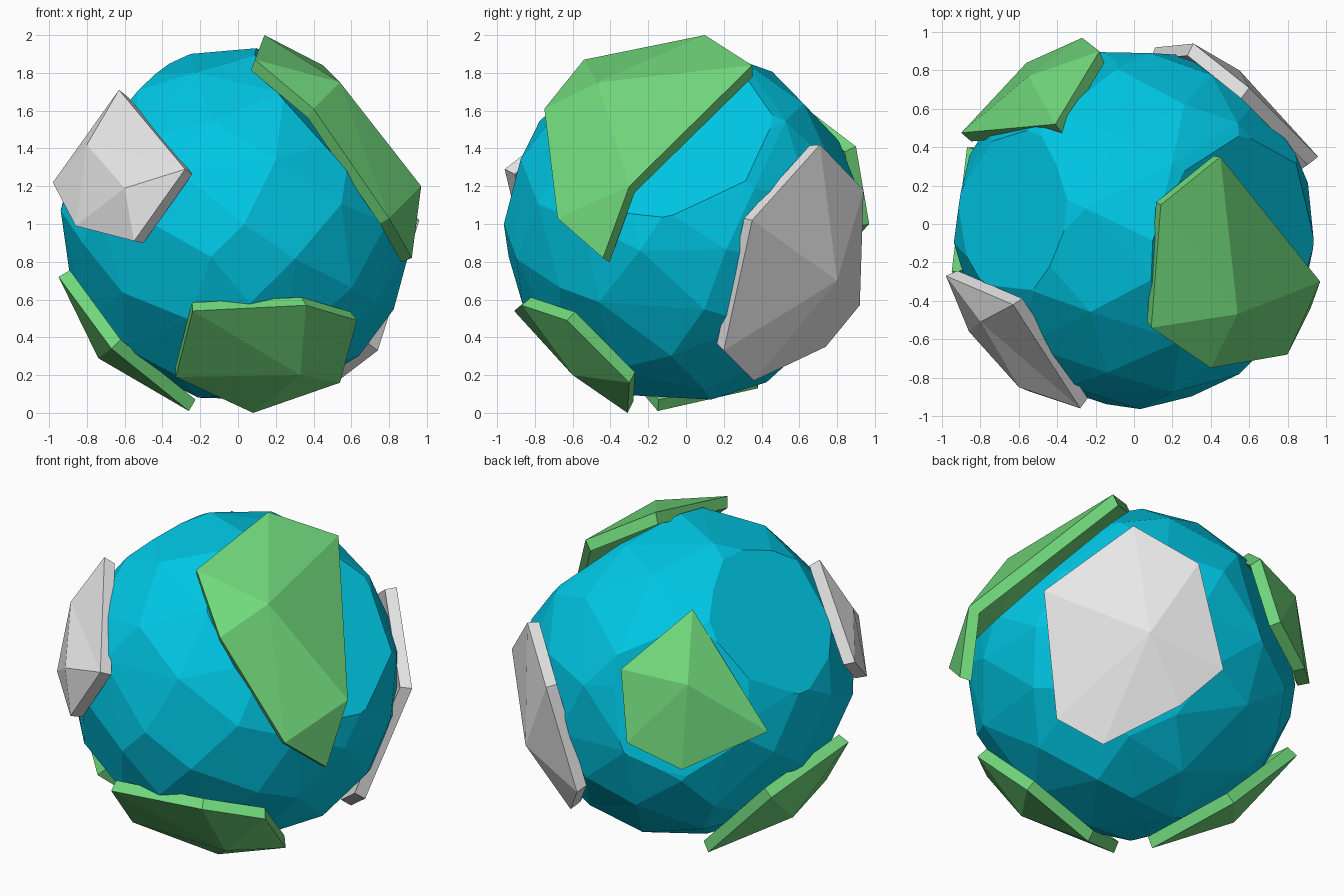
import bpy, bmesh, math, random
from mathutils import Vector

if "Cube" in bpy.data.objects:
    bpy.data.objects.remove(bpy.data.objects["Cube"])

random.seed(4)
CENTRE = Vector((0, 0, 1))


def material(name, rgb):
    m = bpy.data.materials.new(name)
    m.diffuse_color = (*rgb, 1)
    m.use_nodes = True
    m.node_tree.nodes["Principled BSDF"].inputs["Base Color"].default_value = m.diffuse_color
    return m


BLUE = material("ocean_blue", (0.0, 0.57, 0.78))
GREEN = material("land_green", (0.165, 0.69, 0.2))
GREY = material("rock_grey", (0.8, 0.8, 0.8))


def make_object(name, bm, mat):
    bmesh.ops.recalc_face_normals(bm, faces=bm.faces[:])
    mesh = bpy.data.meshes.new(name)
    bm.to_mesh(mesh)
    bm.free()
    mesh.materials.append(mat)
    ob = bpy.data.objects.new(name, mesh)
    bpy.context.collection.objects.link(ob)
    return ob


# Ocean: faceted ball, the hull of irregular points, flattened in a few places
# Flats (direction, distance): under the upper right land, upper left, under the back left land
FLATS = [((0.72, -0.15, 0.68), 0.715), ((-0.763, 0.113, 0.637), 0.82), ((-0.52, 0.82, 0.23), 0.83)]


def ocean(n=80, radius=0.945):
    bm = bmesh.new()
    for i in range(n):
        h = 1 - 2 * (i + 0.5) / n
        a = i * math.pi * (3 - math.sqrt(5))
        p = Vector((math.cos(a) * math.sqrt(1 - h * h), math.sin(a) * math.sqrt(1 - h * h), h))
        p += Vector([random.uniform(-0.09, 0.09) for _ in range(3)])
        bm.verts.new(p.normalized() * radius)
    bmesh.ops.convex_hull(bm, input=bm.verts[:])
    for direction, dist in FLATS:
        d = Vector(direction).normalized()
        bmesh.ops.bisect_plane(bm, geom=bm.verts[:] + bm.edges[:] + bm.faces[:],
                               plane_co=d * dist, plane_no=d, clear_outer=True)
        rim = [e for e in bm.edges if e.is_boundary]
        bmesh.ops.contextual_create(bm, geom=rim)
    bmesh.ops.translate(bm, verts=bm.verts[:], vec=CENTRE + Vector((0, -0.02, -0.005)))
    make_object("ocean_ball", bm, BLUE)


# Plate: point 0 is the raised middle, then the outline, then any extra ridge points;
# the top is a fan unless faces are given, and it is thickened inwards
def plate(name, mat, middle, outline, extra=(), faces=None, thick=0.07):
    bm = bmesh.new()
    n = len(outline)
    rim = [(i, i % n + 1) for i in range(1, n + 1)]
    pts = [Vector(p) for p in [middle, *outline, *extra]]
    axis = (pts[0] - CENTRE).normalized()
    top = [bm.verts.new(p) for p in pts]
    low = [bm.verts.new(p - thick * ((p - CENTRE).normalized() + axis).normalized()) for p in pts]
    for f in faces or [(0, i, j) for i, j in rim]:
        bm.faces.new([top[k] for k in f])
        bm.faces.new([low[k] for k in reversed(f)])
    for i, j in rim:
        bm.faces.new((top[i], low[i], low[j], top[j]))
    make_object(name, bm, mat)


ocean()

plate("land_upper_right", GREEN, (0.54, -0.47, 1.75),
      [(0.14, 0.10, 2.0), (0.45, 0.35, 1.84), (0.97, -0.30, 1.20), (0.92, -0.44, 0.82),
       (0.80, -0.68, 1.03), (0.40, -0.75, 1.61), (0.09, -0.54, 1.87)],
      faces=[(0, 1, 2), (0, 2, 3), (0, 3, 5), (3, 4, 5), (0, 5, 6), (0, 6, 7), (0, 7, 1)])

plate("rock_front_left", GREY, (-0.80, -0.51, 1.42),
      [(-0.63, -0.42, 1.71), (-0.98, -0.27, 1.22), (-0.86, -0.56, 0.99),
       (-0.55, -0.87, 0.91), (-0.28, -0.96, 1.29)],
      extra=[(-0.60, -0.85, 1.19)],
      faces=[(0, 1, 2), (0, 2, 3), (0, 3, 6), (3, 4, 6), (4, 5, 6), (0, 6, 5), (0, 5, 1)])

plate("land_front_bottom", GREEN, (0.33, -0.60, 0.20),
      [(-0.24, -0.91, 0.54), (0.36, -0.87, 0.57), (0.63, -0.63, 0.49),
       (0.54, -0.30, 0.16), (0.08, -0.31, 0.0), (-0.33, -0.57, 0.19)])

plate("land_left_bottom", GREEN, (-0.74, 0.0, 0.29),
      [(-0.95, -0.25, 0.72), (-0.87, 0.40, 0.60), (-0.42, 0.38, 0.13),
       (-0.26, -0.15, 0.01), (-0.67, -0.43, 0.34)])

plate("land_back_left", GREEN, (-0.55, 0.77, 1.36),
      [(-0.41, 0.52, 1.70), (-0.18, 0.90, 1.41), (-0.27, 0.97, 1.0),
       (-0.56, 0.84, 0.86), (-0.90, 0.475, 1.05)])

plate("rock_back_right", GREY, (0.55, 0.80, 0.70),
      [(0.96, 0.35, 1.02), (0.60, 0.71, 1.42), (0.31, 0.94, 1.18), (0.11, 0.92, 0.57),
       (0.28, 0.74, 0.35), (0.53, 0.36, 0.17), (0.74, 0.20, 0.33)])
